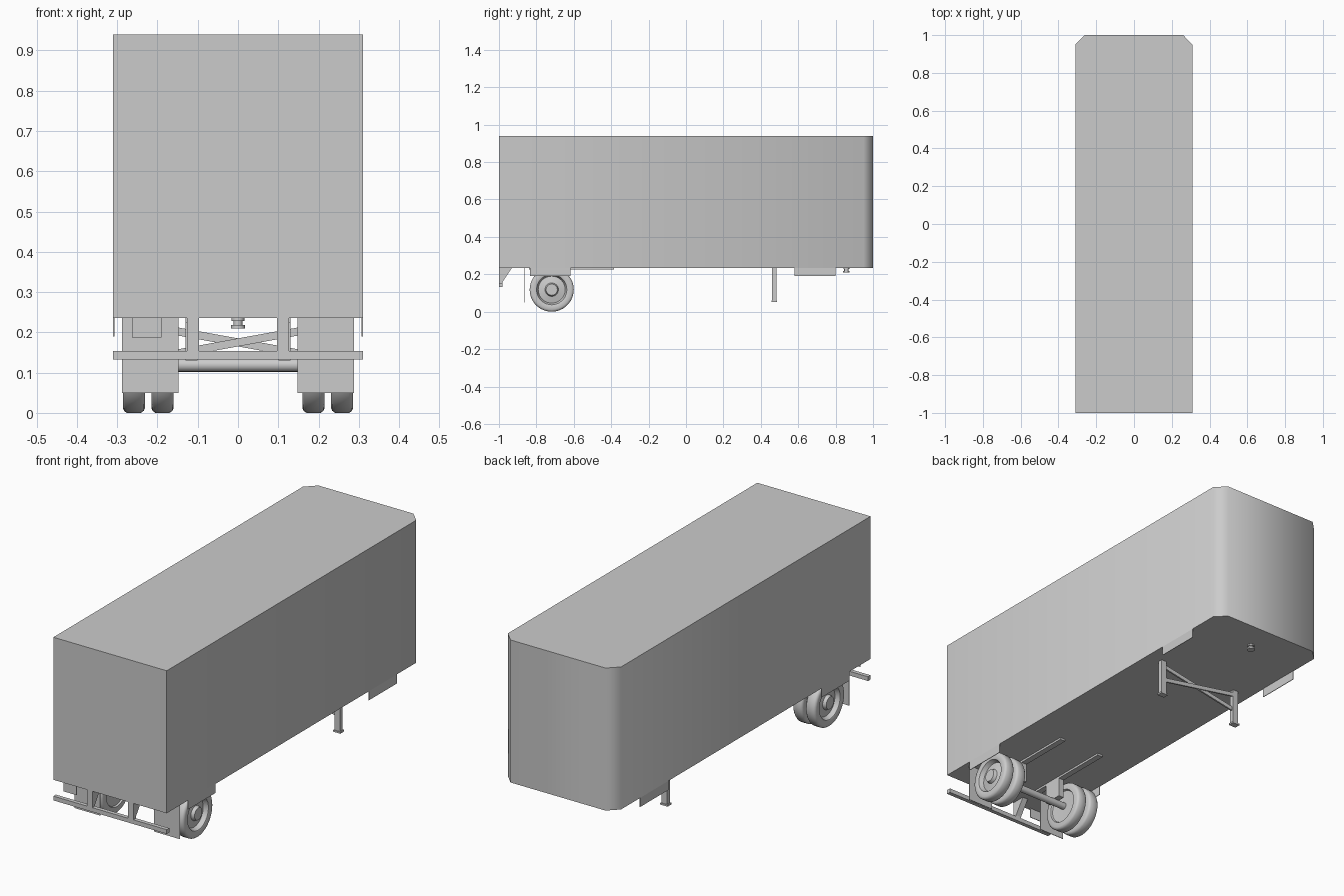
import bpy, bmesh, math
from mathutils import Vector, Matrix

if "Cube" in bpy.data.objects:
    bpy.data.objects.remove(bpy.data.objects["Cube"])

grey = bpy.data.materials.new("trailer_grey")
grey.diffuse_color = (0.6, 0.6, 0.6, 1)
grey.use_nodes = True
grey.node_tree.nodes["Principled BSDF"].inputs["Base Color"].default_value = grey.diffuse_color


def finish(name, bm, smooth=None):
    bmesh.ops.recalc_face_normals(bm, faces=bm.faces)
    me = bpy.data.meshes.new(name)
    bm.to_mesh(me)
    bm.free()
    me.materials.append(grey)
    ob = bpy.data.objects.new(name, me)
    bpy.context.collection.objects.link(ob)
    if smooth:
        bpy.ops.object.select_all(action='DESELECT')
        ob.select_set(True)
        bpy.context.view_layer.objects.active = ob
        bpy.ops.object.shade_smooth_by_angle(angle=math.radians(smooth))
    return ob


def box(name, x0, x1, y0, y1, z0, z1):
    bm = bmesh.new()
    bmesh.ops.create_cube(bm, size=1)
    for v in bm.verts:
        v.co = Vector(((x0 + x1) / 2 + v.co.x * (x1 - x0),
                       (y0 + y1) / 2 + v.co.y * (y1 - y0),
                       (z0 + z1) / 2 + v.co.z * (z1 - z0)))
    return finish(name, bm)


def prism(name, pts, offset, smooth=None):
    """Extrude a flat outline along a vector."""
    bm = bmesh.new()
    f = bm.faces.new([bm.verts.new(p) for p in pts])
    ext = bmesh.ops.extrude_face_region(bm, geom=[f])
    bmesh.ops.translate(bm, vec=offset,
                        verts=[g for g in ext['geom'] if isinstance(g, bmesh.types.BMVert)])
    return finish(name, bm, smooth)


def lathe(name, profile, axis, center, segs=32):
    """Spin (distance along axis, radius) points around the x or z axis."""
    bm = bmesh.new()
    rings = []
    for d, r in profile:
        ring = []
        for i in range(segs):
            a = 2 * math.pi * i / segs
            c, s = r * math.cos(a), r * math.sin(a)
            p = Vector((d, c, s)) if axis == 'x' else Vector((c, s, d))
            ring.append(bm.verts.new(p + Vector(center)))
        rings.append(ring)
    for a, b in zip(rings, rings[1:]):
        for i in range(segs):
            j = (i + 1) % segs
            bm.faces.new((a[i], a[j], b[j], b[i]))
    bm.faces.new(rings[0])
    bm.faces.new(rings[-1])
    return finish(name, bm, 40)


# cargo box with softened nose corners
B = 0.235
prism("cargo_box", [(-.31, -1, B), (.31, -1, B), (.31, .95, B), (.26, 1, B),
                    (-.26, 1, B), (-.31, .95, B)], (0, 0, .705), 50)

# rear bumper and number plate blank
box("rear_bumper", -.31, .31, -1, -.98, .133, .154)
box("rear_plate", -.263, -.19, -.99, -.987, .187, B)

# axle between the wheel pairs
lathe("axle", [(-.27, .017), (.27, .017)], 'x', (0, -.718, .119), 16)

# kingpin coupling
lathe("kingpin", [(.21, .018), (.218, .018), (.218, .011), (.228, .011),
                  (.228, .016), (B, .016)], 'z', (0, .857, 0), 20)

for s, side in ((-1, "left"), (1, "right")):
    def sbox(name, x0, x1, *rest):
        a, b = sorted((s * x0, s * x1))
        return box(side + "_" + name, a, b, *rest)

    # bumper bracket
    prism(side + "_bumper_bracket",
          [(s * .097, y, z) for y, z in ((-1, B), (-.93, B), (-.98, .16), (-.98, .135), (-1, .135))],
          (s * .03, 0, 0))
    # mud flap and side skirts
    sbox("mud_flap", .148, .288, -.866, -.863, .05, B)
    sbox("wheel_skirt", .307, .31, -.835, -.617, .19, B)
    sbox("front_skirt", .307, .31, .58, .80, .19, B)
    # suspension rail and axle hanger
    sbox("suspension_rail", .1, .13, -.84, -.385, .225, B)
    sbox("axle_hanger", .1, .13, -.765, -.67, .13, .226)
    # landing leg with foot
    sbox("landing_leg", .205, .235, .461, .483, .06, B)
    sbox("landing_foot", .2, .24, .457, .487, .053, .061)
    # diagonal landing gear brace
    y = .466 if s < 0 else .472
    prism(side + "_landing_brace",
          [(-s * .215, y, .224), (-s * .215, y, .204), (s * .215, y, .126), (s * .215, y, .146)],
          (0, .008, 0))
    # dual wheels: tyre, dished rim and hub in one profile
    for x_out, tag in ((.286, "outer"), (.215, "inner")):
        prof = [(0, .03), (-.016, .036), (-.024, .072), (-.002, .081), (0, .085), (0, .106),
                (-.003, .113), (-.010, .118), (-.045, .118), (-.052, .113), (-.055, .106),
                (-.055, .083), (-.047, .079), (-.045, .03)]
        lathe(f"{side}_{tag}_wheel", [(s * (x_out + d), r) for d, r in prof],
              'x', (0, -.718, .118), 36)
